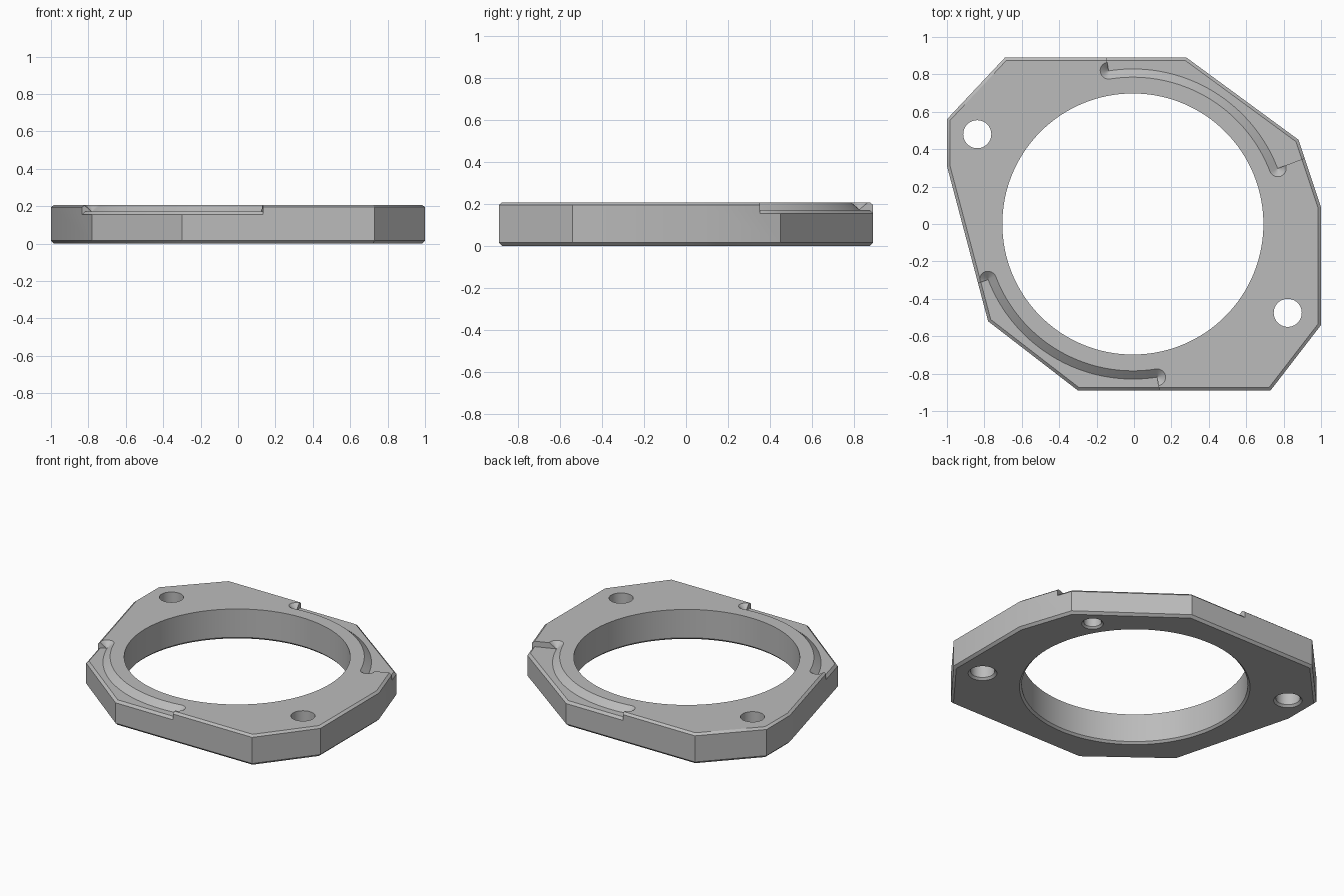
import bpy
import bmesh
from math import cos, sin, pi, radians
from mathutils import Vector

cube = bpy.data.objects.get("Cube")
if cube:
    bpy.data.objects.remove(cube)

HEIGHT, SHELF, BEVEL = 0.207, 0.17, 0.016
CENTRE = Vector((-0.006, 0))
OUTLINE = [Vector(p) for p in (
    (-1, 0.31), (-0.78, -0.52), (-0.3, -0.89), (0.73, -0.89), (1, -0.54),
    (1, 0.09), (0.88, 0.45), (0.28, 0.89), (-0.69, 0.89), (-1, 0.56))]

grey = bpy.data.materials.new("metal_grey")
grey.use_nodes = True
grey.diffuse_color = (0.5, 0.5, 0.5, 1)
grey.node_tree.nodes["Principled BSDF"].inputs["Base Color"].default_value = (0.5, 0.5, 0.5, 1)


def loft(name, rings):
    """Solid through a stack of (2D contour, z) rings with equal point counts."""
    bm = bmesh.new()
    loops = [[bm.verts.new((p.x, p.y, z)) for p in pts] for pts, z in rings]
    for a, b in zip(loops, loops[1:]):
        for i in range(len(a)):
            j = (i + 1) % len(a)
            bm.faces.new((a[i], a[j], b[j], b[i]))
    bm.faces.new(loops[0])
    bm.faces.new(loops[-1])
    bmesh.ops.recalc_face_normals(bm, faces=bm.faces[:])
    mesh = bpy.data.meshes.new(name)
    bm.to_mesh(mesh)
    bm.free()
    mesh.materials.append(grey)
    obj = bpy.data.objects.new(name, mesh)
    bpy.context.collection.objects.link(obj)
    return obj


def cut(target, cutter):
    """Subtract the cutter and remove it."""
    mod = target.modifiers.new("cut", 'BOOLEAN')
    mod.operation, mod.solver, mod.object = 'DIFFERENCE', 'EXACT', cutter
    bpy.context.view_layer.objects.active = target
    bpy.ops.object.modifier_apply(modifier=mod.name)
    bpy.data.objects.remove(cutter)


def inset(d):
    """Outline moved inwards by d with mitred corners."""
    result = []
    for i, p in enumerate(OUTLINE):
        a = (p - OUTLINE[i - 1]).normalized()
        b = (OUTLINE[(i + 1) % len(OUTLINE)] - p).normalized()
        na, nb = Vector((-a.y, a.x)), Vector((-b.y, b.x))
        result.append(p + (na + nb) * d / (1 + na.dot(nb)))
    return result


def circle(c, r, n):
    return [c + Vector((cos(2 * pi * i / n), sin(2 * pi * i / n))) * r for i in range(n)]


def hole(c, r, rim, top, n):
    """Round hole, countersunk from below."""
    c = Vector(c)
    return loft("hole_cutter", [(circle(c, r + 2 * rim, n), -rim), (circle(c, r, n), rim),
                                (circle(c, r, n), top)])


def recess_contour(d, start, end):
    """Arc sector open to the outside, grown by d with round ends."""
    def round_end(angle, side):
        u = Vector((cos(angle), sin(angle)))
        t = Vector((-u.y, u.x)) * side
        return [CENTRE + u * 1.6] + [
            CENTRE + u * 0.83 + (t * sin(k * pi / 12) - u * cos(k * pi / 12)) * d
            for k in range(12, -1, -1)]
    arc = [start + (end - start) * i / 40 for i in range(1, 40)]
    mid = [CENTRE + Vector((cos(a), sin(a))) * (0.83 - d) for a in arc]
    return round_end(start, -1) + mid + round_end(end, 1)[::-1]


# Bevelled plate
plate = loft("mounting_plate", [(inset(BEVEL), 0), (inset(0), BEVEL),
                                (inset(0), HEIGHT - BEVEL * 0.8), (inset(BEVEL), HEIGHT)])

# Two lowered shelves on opposite sides, with sloped walls and bevelled outer edge
for turn in (0, 180):
    a0, a1 = radians(21 + turn), radians(99 + turn)
    floor = recess_contour(0.001, a0, a1)
    recess = loft("recess_cutter", [(floor, 0.13), (floor, SHELF),
                                    (recess_contour(0.051, a0, a1), HEIGHT + 0.005)])
    keep = loft("shelf_keeper", [(inset(-0.0005), -0.1), (inset(-0.0005), SHELF - BEVEL),
                                 (inset(BEVEL), SHELF)])
    cut(recess, keep)
    cut(plate, recess)

# Main bore, two through holes and one blind hole underneath
cut(plate, hole(CENTRE, 0.698, 0.014, 0.4, 128))
for spot in ((-0.838, 0.48), (0.822, -0.475)):
    cut(plate, hole(spot, 0.075, 0.014, 0.4, 40))
cut(plate, hole((0.695, 0.43), 0.055, 0.012, 0.11, 32))

# Smooth round walls, crisp edges
bpy.ops.object.select_all(action='DESELECT')
plate.select_set(True)
bpy.context.view_layer.objects.active = plate
bpy.ops.object.shade_smooth_by_angle(angle=radians(30))
